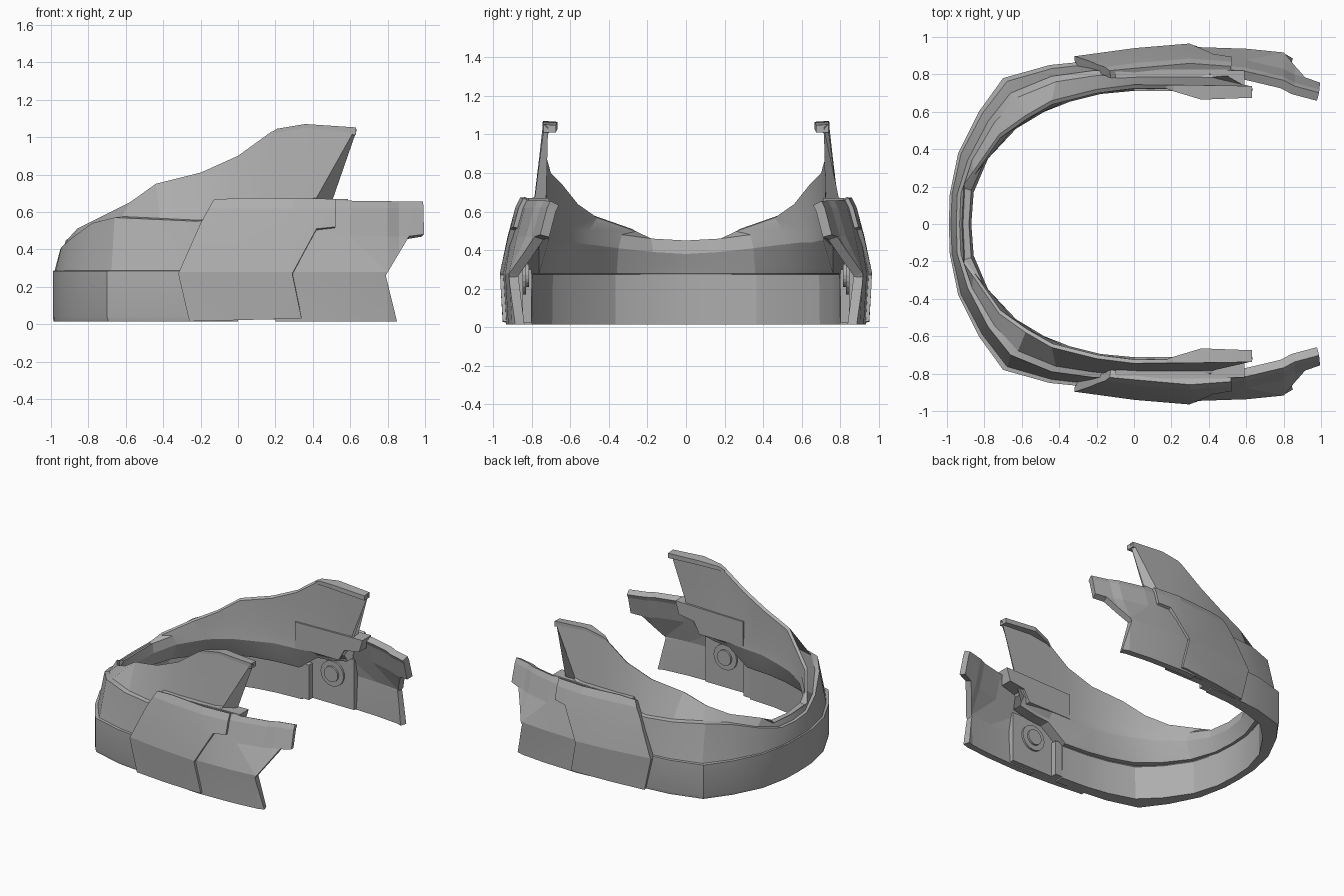
import bpy
import bmesh
from mathutils import Vector

if "Cube" in bpy.data.objects:
    bpy.data.objects.remove(bpy.data.objects["Cube"])

grey = bpy.data.materials.new("plain grey")
grey.use_nodes = True
colour = (0.42, 0.42, 0.42, 1)
grey.diffuse_color = colour
grey.node_tree.nodes["Principled BSDF"].inputs["Base Color"].default_value = colour


def interp(table, value):
    """Piecewise linear lookup in a list of (key, result)."""
    if value <= table[0][0]:
        return table[0][1]
    for (a, fa), (b, fb) in zip(table, table[1:]):
        if value <= b:
            return fa + (fb - fa) * (value - a) / (b - a)
    return table[-1][1]


def finish(name, bm, thickness=0.0, angle=0.3):
    """Turn the +y half into a mirrored object."""
    if not thickness:
        bmesh.ops.recalc_face_normals(bm, faces=bm.faces[:])
    mesh = bpy.data.meshes.new(name)
    bm.to_mesh(mesh)
    bm.free()
    mesh.materials.append(grey)
    obj = bpy.data.objects.new(name, mesh)
    bpy.context.collection.objects.link(obj)
    bpy.ops.object.select_all(action="DESELECT")
    obj.select_set(True)
    bpy.context.view_layer.objects.active = obj
    if thickness:
        solid = obj.modifiers.new("thickness", "SOLIDIFY")
        solid.thickness = thickness
        solid.offset = -1
        bpy.ops.object.modifier_apply(modifier=solid.name)
    mirror = obj.modifiers.new("mirror", "MIRROR")
    mirror.use_axis = (False, True, False)
    mirror.merge_threshold = 0.002
    bpy.ops.object.shade_smooth_by_angle(angle=angle)


def loft(name, sections, cap_start=False):
    """Join closed sections, leaving the start open at the mirror plane."""
    bm = bmesh.new()
    rings = [[bm.verts.new(p) for p in section] for section in sections]
    count = len(rings[0])
    for a, b in zip(rings, rings[1:]):
        for i in range(count):
            j = (i + 1) % count
            bm.faces.new((a[i], a[j], b[j], b[i]))
    bm.faces.new(rings[-1])
    if cap_start:
        bm.faces.new(rings[0])
    finish(name, bm)


def block(name, low, high):
    """Box between two corners."""
    bm = bmesh.new()
    bmesh.ops.create_cube(bm, size=1)
    low, high = Vector(low), Vector(high)
    for v in bm.verts:
        v.co = Vector(low[i] + (v.co[i] + 0.5) * (high[i] - low[i]) for i in range(3))
    finish(name, bm)


def outline_face(outline, y):
    """Flat side outline that faces +y."""
    bm = bmesh.new()
    face = bm.faces.new([bm.verts.new((x, y, z)) for x, z in outline])
    face.normal_update()
    if face.normal.y < 0:
        face.normal_flip()
    return bm


# Stations round the U: outer wall, step (with height), rim, inner lip
stations = [
    ((-.99, 0), (-.95, 0, .40), (-.92, 0, .45), (-.87, 0, .38)),
    ((-.985, .16), (-.945, .16, .41), (-.91, .21, .455), (-.857, .17, .39)),
    ((-.94, .38), (-.89, .34, .46), (-.86, .28, .51), (-.78, .35, .41)),
    ((-.83, .6), (-.78, .55, .54), (-.72, .48, .58), (-.63, .51, .43)),
    ((-.7, .78), (-.66, .7, .57), (-.58, .58, .65), (-.48, .6, .44)),
    ((-.45, .85), (-.44, .79, .56), (-.44, .66, .75), (-.34, .655, .44)),
    ((-.25, .87), (-.22, .82, .55), (-.2, .72, .81), (-.18, .695, .45)),
    ((0, .88), (0, .82, .58), (0, .745, .9), (0, .712, .45)),
    ((.16, .87), (.16, .81, .62), (.18, .743, 1.03), (.16, .715, .46)),
    ((.28, .86), (.28, .805, .65), (.36, .74, 1.068), (.28, .72, .47)),
    ((.42, .85), (.42, .8, .67), (.63, .735, 1.05), (.42, .725, .5)),
]


def between(a, b, f, z):
    return (a[0] + (b[0] - a[0]) * f, a[1] + (b[1] - a[1]) * f, z)


# Lower band, with a recessed inner wall
base = []
for outer, step, rim, lip in stations[:8]:
    base.append([between(outer, lip, f, z) for f, z in
                 ((0.03, .015), (0, .04), (0, .285), (.6, .295), (.5, .275), (.48, .015))])
loft("lower_band", base)

# Upper shell, rising into the side fins
upper = []
for outer, step, rim, lip in stations:
    floor = .28 if outer[0] < .1 else lip[2] - .06
    upper.append([
        between(outer, lip, .09, floor),
        between(outer, lip, .11, floor + .02),
        step,
        between(step, lip, .22, step[2] + .006),
        rim,
        between(rim, (rim[0] + .01, rim[1] - .04), .5, rim[2] - .012),
        between(lip, rim, .25, lip[2] + .07),
        lip,
        between(outer, lip, .75, floor + .02),
        between(outer, lip, .7, floor),
    ])
loft("upper_shell_and_fin", upper)

# Folded lip along the fin top: x, inner y, outer y, lower z, upper z
fold = [(.17, .725, .743, .99, 1.02), (.21, .71, .744, 1.01, 1.045),
        (.36, .665, .742, 1.03, 1.07), (.63, .675, .738, 1.01, 1.052)]
loft("fin_top_lip", [[(x, inner, low), (x, outer, low), (x, outer, high),
                      (x, inner, high - .005)]
                     for x, inner, outer, low, high in fold], cap_start=True)

# Armour plates: outlines bent to a flank profile, turning in at the tip
flank = [(.02, .95), (.28, .965), (.47, .925), (.62, .885), (.68, .855)]
bend = [(-.33, .07), (0, .025), (.3, 0), (.6, .01), (.8, .03), (.86, .05), (1, .06)]
top_bend = [(.45, 0), (.8, .05), (1, .09)]


def plate(name, outline, inset, thickness):
    bm = outline_face(outline, 0)
    cuts = [((x, 0, 0), (1, 0, 0)) for x, _ in bend]
    cuts += [((0, 0, z), (0, 0, 1)) for z, _ in flank]
    for point, normal in cuts:
        bmesh.ops.bisect_plane(bm, geom=bm.verts[:] + bm.edges[:] + bm.faces[:],
                               plane_co=point, plane_no=normal, dist=0.0005)
    for v in bm.verts:
        x, z = v.co.x, v.co.z
        turn = min(1, max(0, (z - .28) / .2))
        v.co.y = interp(flank, z) - interp(bend, x) - inset - turn * interp(top_bend, x)
    bmesh.ops.triangulate(bm, faces=[f for f in bm.faces if len(f.verts) > 3])
    finish(name, bm, thickness, angle=.12)


plate("front_side_plate",
      [(-.2, .54), (-.13, .665), (0, .675), (.52, .67), (.52, .52), (.42, .51),
       (.29, .27), (.34, .03), (-.26, .015), (-.32, .27)], 0, .05)
plate("rear_side_plate",
      [(.2, .015), (.2, .665), (.99, .655), (.995, .48), (.915, .47),
       (.79, .26), (.85, .015)], .018, .05)

# Shelf joining the plates to the shell
block("plate_top_shelf", (-.1, .76, .63), (.5, .825, .664))

# Inner rail below the fin, stepped at its lower edge
rail = outline_face([(0, .46), (.38, .46), (.43, .55), (.56, .57), (.59, .67), (0, .66)], .82)
finish("inner_rail", rail, .11)

# Inner pad with a round boss
block("inner_pad", (-.02, .845, .025), (.42, .9, .42))
for name, radius, depth in (("boss_ring", .1, .06), ("boss_centre", .06, .09)):
    bm = bmesh.new()
    bmesh.ops.create_cone(bm, cap_ends=True, segments=20, radius1=radius,
                          radius2=radius, depth=depth)
    for v in bm.verts:
        v.co = Vector((.24 + v.co.x, .86 + v.co.z, .27 + v.co.y))
    finish(name, bm)
block("band_end_block", (-.06, .8, .025), (.06, .9, .3))
